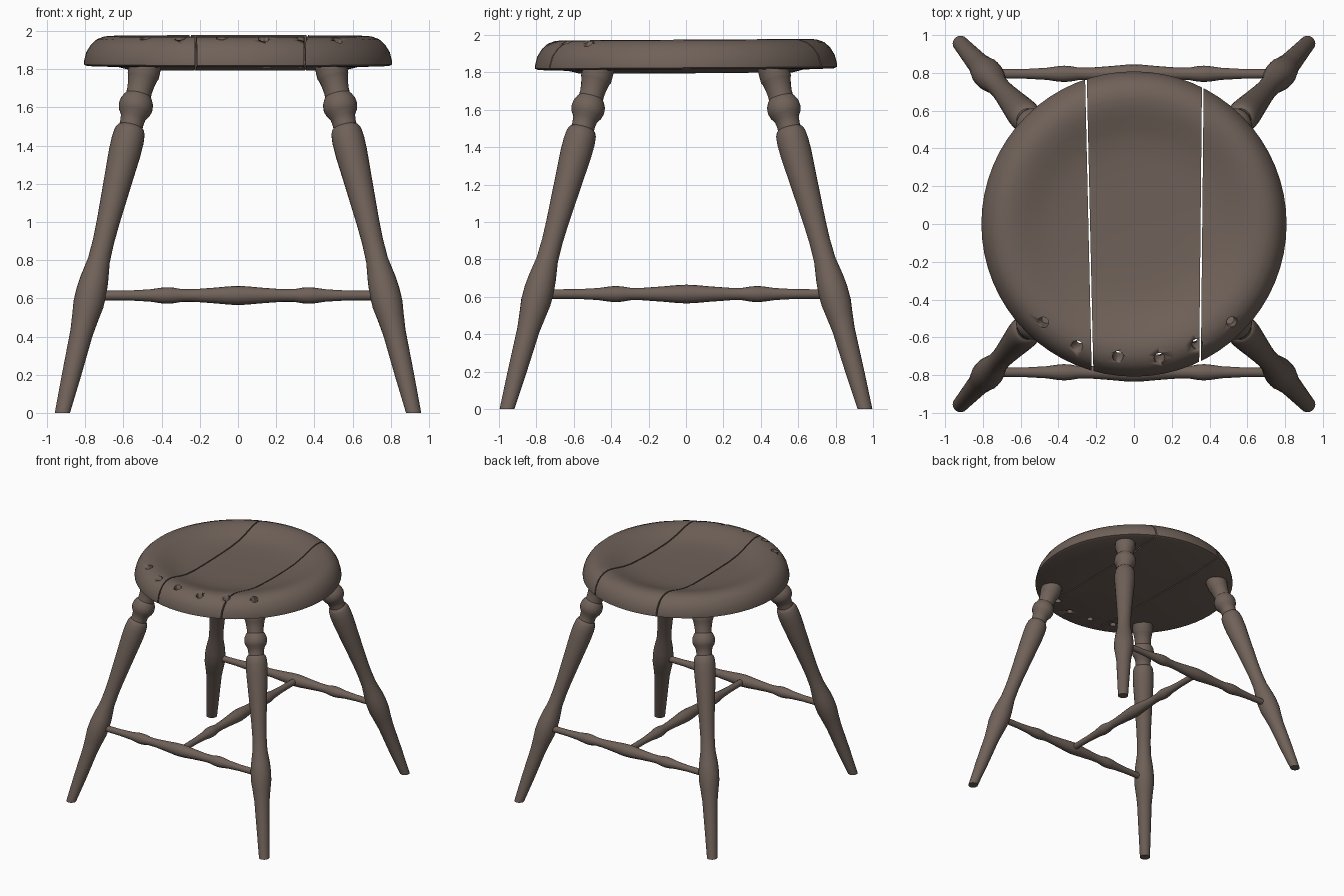
import bpy, bmesh, math
from mathutils import Vector

if "Cube" in bpy.data.objects:
    bpy.data.objects.remove(bpy.data.objects["Cube"])

wood = bpy.data.materials.new("brown wood")
wood.diffuse_color = (0.16, 0.12, 0.1, 1)
wood.use_nodes = True
wood.node_tree.nodes["Principled BSDF"].inputs["Base Color"].default_value = wood.diffuse_color


def finish(name, bm, angle=35):
    bmesh.ops.recalc_face_normals(bm, faces=bm.faces)
    me = bpy.data.meshes.new(name)
    bm.to_mesh(me)
    bm.free()
    me.materials.append(wood)
    ob = bpy.data.objects.new(name, me)
    bpy.context.collection.objects.link(ob)
    bpy.ops.object.select_all(action='DESELECT')
    ob.select_set(True)
    bpy.context.view_layer.objects.active = ob
    bpy.ops.object.shade_smooth_by_angle(angle=math.radians(angle))
    return ob


def turned(a, b, profile, sides):
    """Lathe (fraction, radius) rings along the line from a to b."""
    a, b = Vector(a), Vector(b)
    q = (b - a).to_track_quat('Z', 'Y')
    bm = bmesh.new()
    rings = [[bm.verts.new(a.lerp(b, t) + q @ Vector((r * math.cos(u), r * math.sin(u), 0)))
              for u in (2 * math.pi * i / sides for i in range(sides))] for t, r in profile]
    for lo, hi in zip(rings, rings[1:]):
        for i in range(sides):
            j = (i + 1) % sides
            bm.faces.new((lo[i], lo[j], hi[j], hi[i]))
    bm.faces.new(rings[0])
    bm.faces.new(rings[-1])
    return bm


# legs: turned profile given as (height, radius)
LEG = [(0, .041), (.2, .05), (.42, .06), (.5, .07), (.57, .08), (.64, .08), (.7, .074), (.8, .058),
       (.9, .056), (1.0, .06), (1.2, .073), (1.36, .084), (1.43, .085), (1.475, .08), (1.495, .07),
       (1.5, .062), (1.52, .062), (1.55, .066), (1.575, .083), (1.6, .09), (1.63, .087), (1.655, .074),
       (1.665, .066), (1.69, .066), (1.72, .07), (1.755, .078), (1.765, .083), (1.85, .083)]
for sy, fb in ((-1, "front"), (1, "back")):
    for sx, lr in ((-1, "left"), (1, "right")):
        bm = turned((sx * .92, sy * .957, 0), (sx * .477, sy * .458, 1.85),
                    [(z / 1.85, r) for z, r in LEG], 24)
        for v in bm.verts:
            if v.co.z < .04:
                v.co.z = 0
        finish(f"{fb}_{lr}_leg", bm)

# stretchers: two across, one joining them in an H
HALF = [(0, .025), (.13, .026), (.2, .032), (.24, .041), (.26, .043), (.28, .041), (.31, .033),
        (.35, .033), (.42, .041), (.47, .048), (.5, .05)]
ROD = HALF + [(1 - t, r) for t, r in reversed(HALF[:-1])]
finish("front_stretcher", turned((-.77, -.785, .615), (.77, -.785, .615), ROD, 16))
finish("back_stretcher", turned((-.77, .795, .615), (.77, .795, .615), ROD, 16))
finish("middle_stretcher", turned((0, -.785, .615), (0, .79, .615), ROD, 16))

# seat: dished disc profile (radius, height), cut into three planks
SEAT = [(.001, 1.795), (.57, 1.797), (.63, 1.812), (.79, 1.817), (.808, 1.825), (.808, 1.84),
        (.795, 1.89), (.77, 1.93), (.74, 1.957), (.7, 1.972), (.66, 1.975), (.62, 1.969),
        (.57, 1.955), (.51, 1.935), (.44, 1.917), (.34, 1.906), (.2, 1.902), (.001, 1.9)]


def plank(name, cuts):
    bm = turned((0, 0, 0), (0, 0, 1), [(z, r) for r, z in SEAT], 64)
    for v in bm.verts:
        v.co.z += .006 * v.co.y
    for co, no in cuts:
        res = bmesh.ops.bisect_plane(bm, geom=bm.verts[:] + bm.edges[:] + bm.faces[:],
                                     plane_co=co, plane_no=no, clear_outer=True)
        edges = [e for e in res["geom_cut"] if isinstance(e, bmesh.types.BMEdge)]
        bmesh.ops.contextual_create(bm, geom=edges)
    return finish(name, bm)


g = .0045
nl, nr = Vector((1, .0225, 0)), Vector((1, -.01, 0))
cl, cr = Vector((-.237, 0, 0)), Vector((.357, 0, 0))
gap = Vector((g, 0, 0))
planks = [plank("left_seat_plank", [(cl - gap, nl)]),
          plank("middle_seat_plank", [(cl + gap, -nl), (cr - gap, nr)]),
          plank("right_seat_plank", [(cr + gap, -nr)])]

# slanted spindle holes along the front edge
holes = []
for x, y in ((-.48, -.52), (-.3, -.645), (-.085, -.7), (.135, -.71), (.335, -.635), (.52, -.52)):
    top, out = Vector((x, y, 1.96)), Vector((x, y, 0)).normalized()
    axis = out * .3 + Vector((0, 0, 1))
    ob = finish("hole_cutter", turned(top - axis * .3, top + axis * .1, [(0, .024), (.5, .026), (1, .032)], 16))
    ob.hide_render = True
    holes.append(ob)
for p in planks:
    for h in holes:
        m = p.modifiers.new("hole", 'BOOLEAN')
        m.operation, m.solver, m.object = 'DIFFERENCE', 'EXACT', h
    bpy.context.view_layer.objects.active = p
    for m in list(p.modifiers):
        if m.type == 'BOOLEAN':
            bpy.ops.object.modifier_apply(modifier=m.name)
for h in holes:
    bpy.data.objects.remove(h, do_unlink=True)
